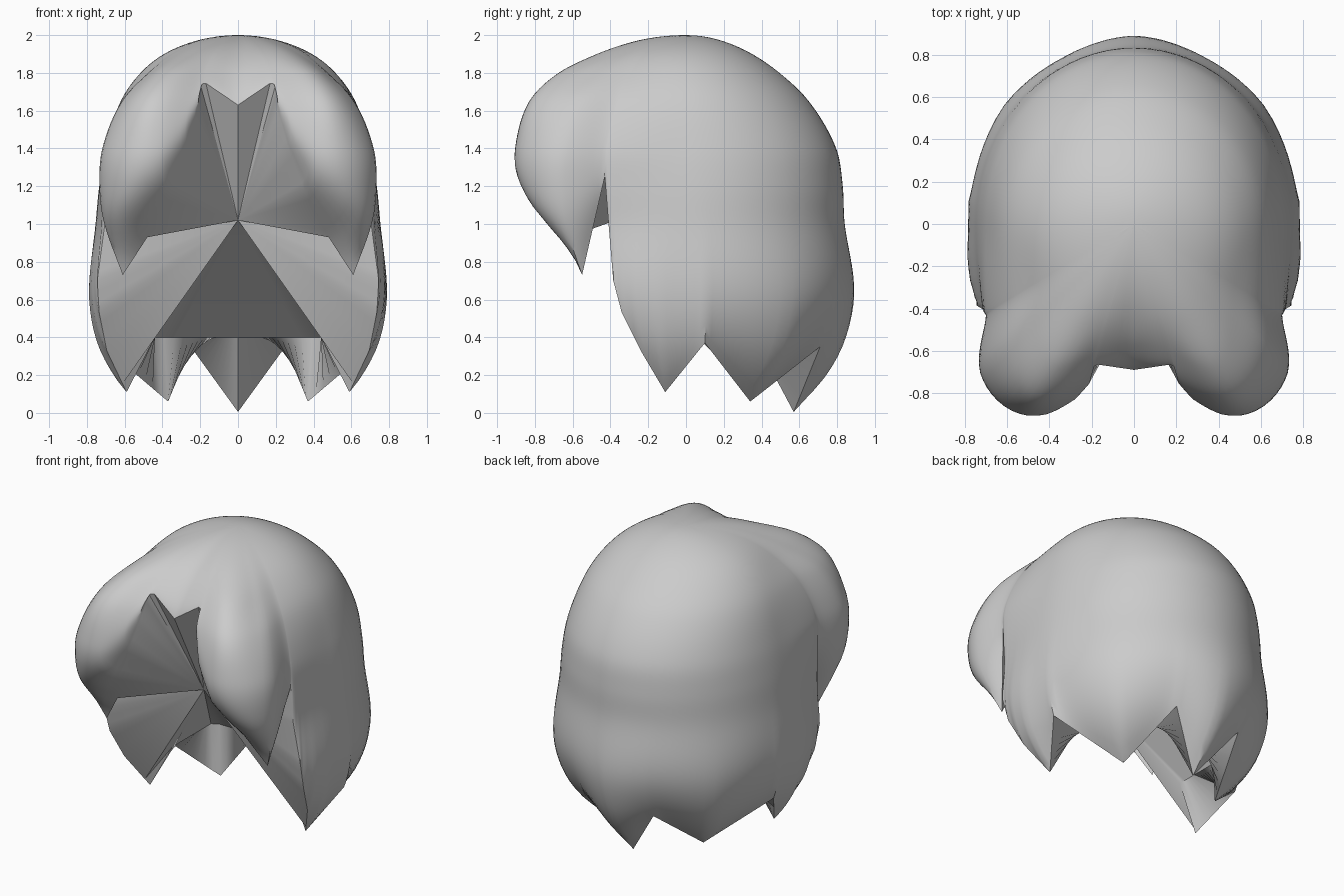
import bpy, bmesh, math
from mathutils import Vector

if "Cube" in bpy.data.objects:
    bpy.data.objects.remove(bpy.data.objects["Cube"])

# Radius of the hair shell at each height, one row per compass angle (right half)
HEIGHTS = [2, 1.97, 1.9, 1.8, 1.65, 1.4, 1.2, 1.0, 0.65, 0.4, 0.2, 0]
PROFILES = {
    -90: [0, .25, .43, .57, .68, .70, .70, .70, .70, .70, .60, .5],
    -74: [0, .27, .48, .64, .79, .88, .88, .86, .80, .70, .60, .5],
    -60: [0, .28, .53, .77, .95, 1.04, 1.05, 1.02, .84, .70, .60, .5],
    -45: [0, .26, .47, .66, .86, 1.0, 1.02, .98, .79, .72, .60, .5],
    -31: [0, .24, .42, .56, .70, .81, .83, .83, .84, .78, .65, .5],
    0: [0, .22, .39, .515, .62, .70, .735, .755, .79, .76, .67, .5],
    90: [0, .19, .35, .495, .65, .795, .83, .84, .89, .845, .74, .56],
}
# Hem of the right half: from the middle of the fringe round to the nape
HEM = [(0, -.69, 1.63), (.17, -.665, 1.745), (.2, -.68, 1.74), (.21, -.75, 1.6),
       (.265, -.785, 1.4), (.355, -.77, 1.17), (.48, -.62, .93), (.61, -.55, .73),
       (.70, -.43, 1.25), (.705, -.41, 1.0), (.745, -.385, .7), (.735, -.34, .53),
       (.695, -.24, .33), (.59, -.11, .11), (.735, .1, .37), (.37, .34, .06),
       (.25, .71, .35), (0, .57, .005)]
LOCK_START, LOCK_END, SIDE_TIP = 6, 8, 13
CENTER = Vector((0, -.37, 1.02))
ROWS = 56


def hermite(xs, ys, x, flat_ends=False):
    """Smooth interpolation through the points."""
    n = len(xs)

    def slope(i):
        if flat_ends and i in (0, n - 1):
            return 0
        a, b = max(i - 1, 0), min(i + 1, n - 1)
        return (ys[b] - ys[a]) / (xs[b] - xs[a])
    x = min(max(x, xs[0]), xs[-1])
    i = max(k for k in range(n - 1) if xs[k] <= x)
    h = xs[i + 1] - xs[i]
    t = (x - xs[i]) / h
    return ((2 * t**3 - 3 * t**2 + 1) * ys[i] + (t**3 - 2 * t**2 + t) * h * slope(i)
            + (3 * t**2 - 2 * t**3) * ys[i + 1] + (t**3 - t**2) * h * slope(i + 1))


DEPTHS = [math.sqrt(2 - z) for z in HEIGHTS]
ANGLES = list(PROFILES)


def shell_radius(angle, z):
    u = math.sqrt(max(0, 2 - z))
    return hermite(ANGLES, [hermite(DEPTHS, PROFILES[a], u) for a in ANGLES], angle, True)


# Subdivide the hem, remembering where its key points land
half, keys = [], []
for p, q in zip(HEM, HEM[1:]):
    p, q = Vector(p), Vector(q)
    keys.append(len(half))
    n = math.ceil((q - p).length / .06)
    half += [p.lerp(q, i / n) for i in range(n)]
keys.append(len(half))
half.append(Vector(HEM[-1]))

# One strand column per hem point, from the crown down to the hem
columns = []
for k, hem in enumerate(half):
    angle = math.degrees(math.atan2(hem.y, hem.x))
    direction = Vector((hem.x, hem.y, 0)).normalized()
    fix = hem.xy.length - shell_radius(angle, hem.z)
    power = 18 if k < keys[LOCK_END] else 11
    column = []
    for r in range(1, ROWS + 1):
        t = r / ROWS
        z = 2 - (2 - hem.z) * t**1.7
        point = direction * (shell_radius(angle, z) + fix * t**power)
        point.z = z
        column.append(point)
    columns.append(column)
last = len(columns) - 1
columns += [[Vector((-p.x, p.y, p.z)) for p in columns[i]] for i in range(last - 1, 0, -1)]

# Outer shell
bm = bmesh.new()
crown = bm.verts.new((0, 0, 2))
grid = [[bm.verts.new(p) for p in c] for c in columns]
total = len(grid)
for i in range(total):
    a, b = grid[i], grid[(i + 1) % total]
    bm.faces.new((crown, a[0], b[0]))
    for r in range(ROWS - 1):
        bm.faces.new((a[r], a[r + 1], b[r + 1], b[r]))

# Hollow at the back: a box-like inner ring between the centre and the hem
hem_loop = [c[-1] for c in grid]
center = bm.verts.new(CENTER)
s, e, side = keys[LOCK_START], keys[LOCK_END], keys[SIDE_TIP]
ring = {}
for i in range(side, total - side + 1):
    co = hem_loop[i].co
    scale = max(abs(co.x) / .44, abs(co.y) / .36)
    ring[i] = bm.verts.new((co.x / scale, co.y / scale, .4))

# Underside: flat caps on the fringe tips and a fan for the rest
spans = [(s, e), (total - e, total - s)]
i = 0
while i < total:
    j = next((b for a, b in spans if a == i), i + 1)
    a, b = hem_loop[i], hem_loop[j % total]
    if j > i + 1:
        bm.faces.new(hem_loop[i:j + 1])
    if i in ring and j in ring:
        bm.faces.new((ring[i], ring[j], b, a))
        a, b = ring[i], ring[j]
    elif j in ring:
        bm.faces.new((a, ring[j], b))
        b = ring[j]
    elif i in ring:
        bm.faces.new((a, ring[i], b))
        a = ring[i]
    bm.faces.new((center, b, a))
    i = j
bmesh.ops.recalc_face_normals(bm, faces=bm.faces)

mesh = bpy.data.meshes.new("hair")
bm.to_mesh(mesh)
bm.free()
hair = bpy.data.objects.new("hair", mesh)
bpy.context.collection.objects.link(hair)
grey = bpy.data.materials.new("light_grey")
grey.diffuse_color = (.6, .6, .6, 1)
grey.use_nodes = True
grey.node_tree.nodes["Principled BSDF"].inputs["Base Color"].default_value = grey.diffuse_color
mesh.materials.append(grey)

# Smooth strands with sharp hem edges
bpy.context.view_layer.objects.active = hair
hair.select_set(True)
bpy.ops.object.shade_smooth_by_angle(angle=math.radians(35))
